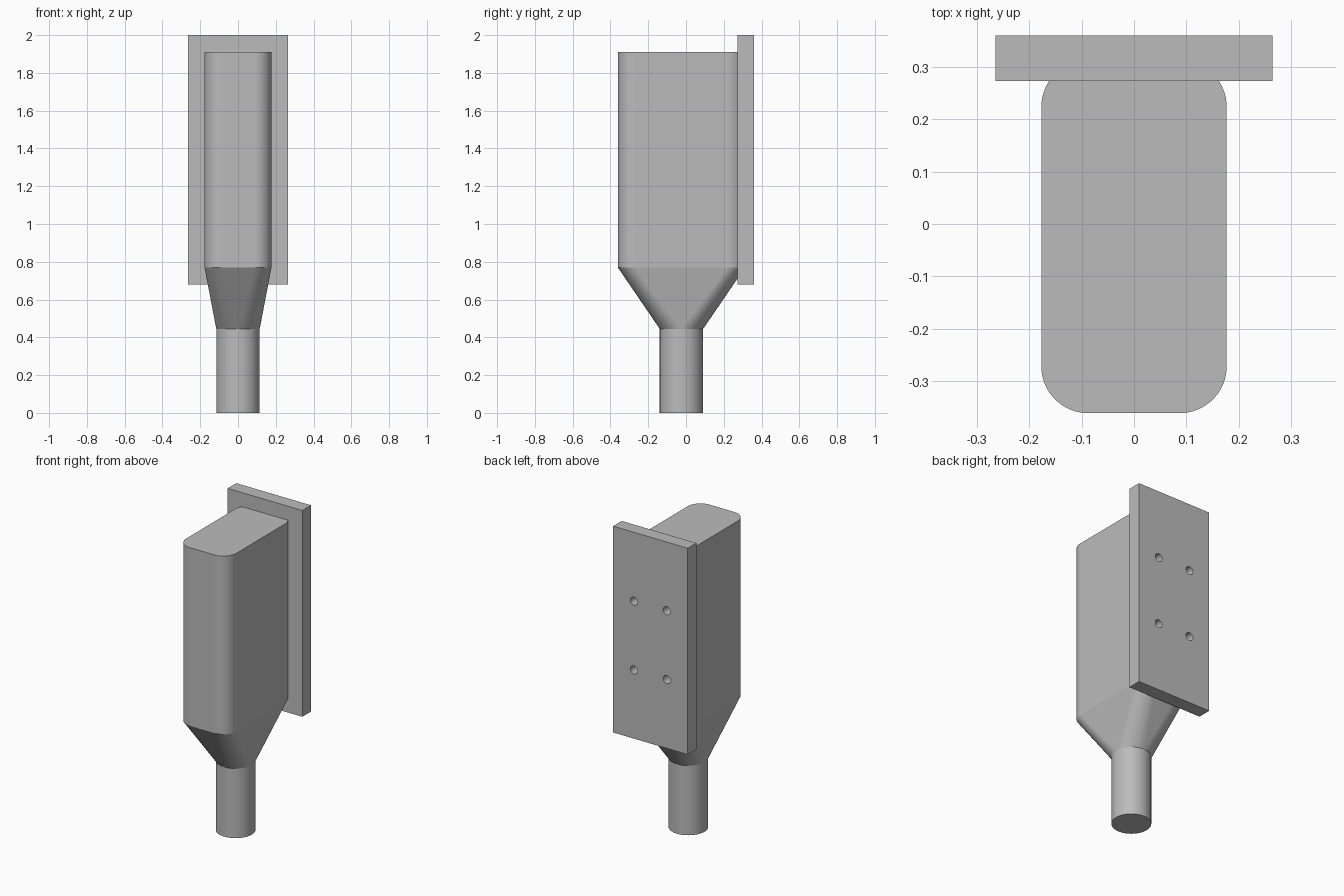
import bpy, bmesh, math
from mathutils import Vector

cube = bpy.data.objects.get("Cube")
if cube:
    bpy.data.objects.remove(cube, do_unlink=True)

AXIS_Y = -0.024          # shared centre line of the pipe and the housing
PLATE_FRONT, PLATE_BACK = 0.273, 0.36
PLATE_LOW, PLATE_HIGH = 0.68, 2.0
STEPS = 16               # segments per quarter turn

grey = bpy.data.materials.new("plain grey")
grey.use_nodes = True
grey.diffuse_color = (0.5, 0.5, 0.5, 1)
grey.node_tree.nodes["Principled BSDF"].inputs["Base Color"].default_value = (0.5, 0.5, 0.5, 1)


def make_object(name, bm):
    mesh = bpy.data.meshes.new(name)
    bm.to_mesh(mesh)
    bm.free()
    mesh.materials.append(grey)
    obj = bpy.data.objects.new(name, mesh)
    bpy.context.collection.objects.link(obj)
    return obj


def ring(bm, half_x, half_y, radius, z):
    """Rounded rectangle; a circle when the radius fills both half sizes."""
    verts = []
    for quarter in range(4):
        for step in range(STEPS + 1):
            a = (quarter + step / STEPS) * math.pi / 2
            sx = 1 if quarter in (0, 3) else -1
            sy = 1 if quarter < 2 else -1
            verts.append(bm.verts.new((
                sx * (half_x - radius) + radius * math.cos(a),
                AXIS_Y + sy * (half_y - radius) + radius * math.sin(a), z)))
    return verts


def finish(bm):
    """Smooth the curved walls, keeping level seams and corners sharp."""
    bmesh.ops.recalc_face_normals(bm, faces=bm.faces[:])
    for face in bm.faces:
        face.smooth = True
    for edge in bm.edges:
        level = abs(edge.verts[0].co.z - edge.verts[1].co.z) < 1e-5
        edge.smooth = not level and edge.calc_face_angle(0) < math.radians(30)


# Housing: pipe, flared transition and rounded box skinned as one shell
bm = bmesh.new()
rings = [ring(bm, 0.115, 0.115, 0.115, 0.0),
         ring(bm, 0.115, 0.115, 0.115, 0.445),
         ring(bm, 0.177, 0.337, 0.09, 0.77),
         ring(bm, 0.177, 0.337, 0.09, 1.91)]
for low, high in zip(rings, rings[1:]):
    for i in range(len(low)):
        j = (i + 1) % len(low)
        bm.faces.new((low[i], low[j], high[j], high[i]))
bm.faces.new(rings[0][::-1])
bm.faces.new(rings[-1])
bmesh.ops.remove_doubles(bm, verts=bm.verts[:], dist=1e-5)

# Trim the housing where it meets the plate
cut = bmesh.ops.bisect_plane(bm, geom=bm.verts[:] + bm.edges[:] + bm.faces[:],
                             plane_co=(0, PLATE_FRONT, 0), plane_no=(0, 1, 0),
                             clear_outer=True)
rim = [e for e in cut["geom_cut"] if isinstance(e, bmesh.types.BMEdge)]
bmesh.ops.holes_fill(bm, edges=rim)
finish(bm)
housing = make_object("housing", bm)
weighted = housing.modifiers.new("even shading", 'WEIGHTED_NORMAL')
weighted.keep_sharp = True

# Mounting plate
bm = bmesh.new()
bmesh.ops.create_cube(bm, size=1)
size = Vector((0.528, PLATE_BACK - PLATE_FRONT, PLATE_HIGH - PLATE_LOW))
centre = Vector((0, (PLATE_FRONT + PLATE_BACK) / 2, (PLATE_LOW + PLATE_HIGH) / 2))
for v in bm.verts:
    v.co = centre + v.co * size
plate = make_object("mounting_plate", bm)

# Four screw holes through the plate
cutters = []
for x in (-0.116, 0.116):
    for dz in (-0.22, 0.22):
        bpy.ops.mesh.primitive_cylinder_add(
            vertices=32, radius=0.026, depth=0.3,
            location=(x, centre.y, centre.z + dz), rotation=(math.pi / 2, 0, 0))
        cutter = bpy.context.object
        cutter.name = "hole_cutter"
        cutter.hide_render = True
        cutter.data.materials.append(grey)
        hole = plate.modifiers.new("screw hole", 'BOOLEAN')
        hole.operation = 'DIFFERENCE'
        hole.solver = 'EXACT'
        hole.object = cutter
        cutters.append(cutter)

bpy.ops.object.select_all(action='DESELECT')
plate.select_set(True)
bpy.context.view_layer.objects.active = plate
for modifier in list(plate.modifiers):
    bpy.ops.object.modifier_apply(modifier=modifier.name)
bpy.ops.object.shade_smooth_by_angle(angle=math.radians(30))
for cutter in cutters:
    bpy.data.objects.remove(cutter, do_unlink=True)
